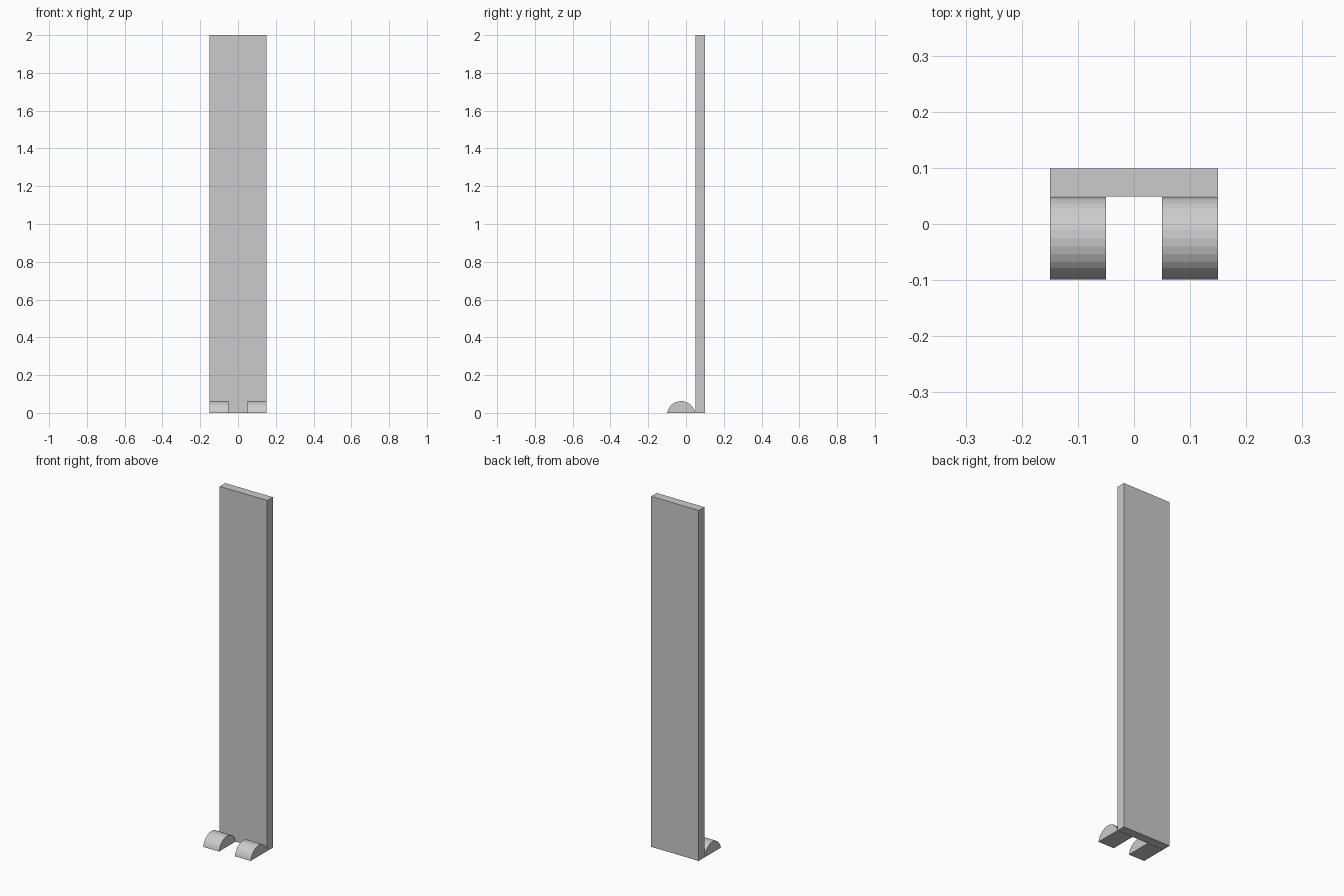
import bpy, bmesh, math

if "Cube" in bpy.data.objects:
    bpy.data.objects.remove(bpy.data.objects["Cube"])

grey = bpy.data.materials.new("light_grey")
grey.diffuse_color = (0.6, 0.6, 0.6, 1)
grey.use_nodes = True
grey.node_tree.nodes["Principled BSDF"].inputs["Base Color"].default_value = grey.diffuse_color


def add_object(name, bm):
    bmesh.ops.recalc_face_normals(bm, faces=bm.faces)
    mesh = bpy.data.meshes.new(name)
    bm.to_mesh(mesh)
    bm.free()
    mesh.materials.append(grey)
    obj = bpy.data.objects.new(name, mesh)
    bpy.context.collection.objects.link(obj)
    return obj


def extrude_profile(name, profile, x0, x1):
    """Extrude a closed (y, z) outline along x."""
    bm = bmesh.new()
    face = bm.faces.new([bm.verts.new((x0, y, z)) for y, z in profile])
    ext = bmesh.ops.extrude_face_region(bm, geom=[face])
    verts = [g for g in ext["geom"] if isinstance(g, bmesh.types.BMVert)]
    bmesh.ops.translate(bm, verts=verts, vec=(x1 - x0, 0, 0))
    return add_object(name, bm)


# Tall upright panel
extrude_profile("upright_panel",
                [(0.0493, 0), (0.0993, 0), (0.0993, 2), (0.0493, 2)],
                -0.15, 0.15)

# Rounded feet: a 32-sided cylinder lying along x, cut off at the floor
RADIUS, CENTRE_Y, CENTRE_Z = 0.075, -0.0257, -0.0125
arc = []
for k in range(1, 16):
    a = math.pi * k / 16
    arc.append((CENTRE_Y + RADIUS * math.cos(a),
                CENTRE_Z + RADIUS * math.sin(a)))
half_chord = 0.0736
outline = [(CENTRE_Y + half_chord, 0)] + arc + [(CENTRE_Y - half_chord, 0)]

for side, x0 in (("left", -0.15), ("right", 0.05)):
    extrude_profile(side + "_foot", outline, x0, x0 + 0.1)
